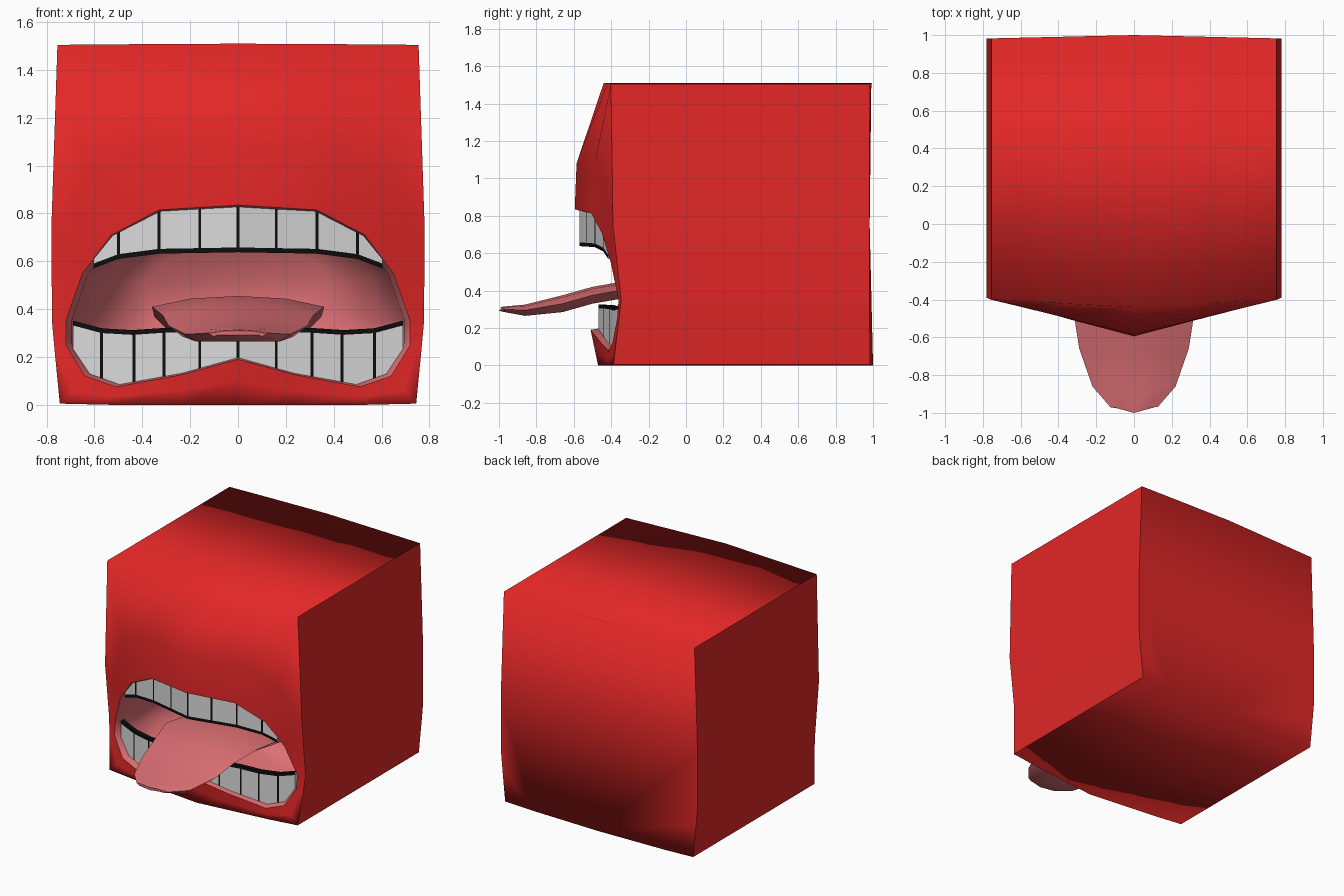
import bpy, bmesh, math

if "Cube" in bpy.data.objects:
    bpy.data.objects.remove(bpy.data.objects["Cube"])


def material(name, rgb):
    m = bpy.data.materials.new(name)
    m.diffuse_color = (*rgb, 1)
    m.use_nodes = True
    m.node_tree.nodes["Principled BSDF"].inputs["Base Color"].default_value = m.diffuse_color
    return m


RED = material("red_skin", (0.76, 0.02, 0.02))
PINK = material("pink_flesh", (0.72, 0.16, 0.175))
WHITE = material("tooth_white", (0.70, 0.70, 0.70))
BLACK = material("black_line", (0.004, 0.004, 0.004))


def interp(table, t):
    """Piecewise linear lookup in a list of (key, value)."""
    if t <= table[0][0]:
        return table[0][1]
    for (a, va), (b, vb) in zip(table, table[1:]):
        if t <= b:
            return va + (vb - va) * (t - a) / (b - a)
    return table[-1][1]


CENTRE = [(0, -0.47), (0.19, -0.51), (0.83, -0.595), (1.08, -0.585), (1.51, -0.44)]
EDGE = [(0, -0.385), (0.34, -0.345), (0.7, -0.39), (1.51, -0.40)]


def front_y(x, z):
    """Depth of the face: bulges towards its centre line."""
    c, e = interp(CENTRE, z), interp(EDGE, z)
    return c + (e - c) * min(abs(x) / 0.78, 1)


def finish(bm, name, mats):
    bmesh.ops.recalc_face_normals(bm, faces=bm.faces)
    mesh = bpy.data.meshes.new(name)
    bm.to_mesh(mesh)
    bm.free()
    for m in mats:
        mesh.materials.append(m)
    ob = bpy.data.objects.new(name, mesh)
    bpy.context.collection.objects.link(ob)
    return ob


def loft(bm, rings, mat_of=lambda i: 0):
    """Join closed rings of points and cap both ends."""
    loops = [[bm.verts.new(p) for p in r] for r in rings]
    n = len(loops[0])
    for i, (a, b) in enumerate(zip(loops, loops[1:])):
        for k in range(n):
            f = bm.faces.new((a[k], a[(k + 1) % n], b[(k + 1) % n], b[k]))
            f.material_index = mat_of(i)
    bm.faces.new(loops[0]).material_index = mat_of(0)
    bm.faces.new(loops[-1]).material_index = mat_of(len(loops))
    for f in bm.faces:
        f.smooth = True
    return loops


def mirrored(half):
    return half + [(-x, z) for x, z in reversed(half[1:-1])]


# head: cavity rings, mouth rim, mid face, outer face edge, back edge
MOUTH_HALF = [(0, .835), (.33, .815), (.53, .71), (.65, .55), (.72, .35),
              (.72, .25), (.64, .12), (.51, .075), (.24, .125), (0, .19)]
mouth = mirrored(MOUTH_HALF)
mid = mirrored([(0, 1.08), (.4, 1.08), (.63, .97), (.725, .66), (.75, .35),
                (.745, .23), (.69, .06), (.53, .035), (.24, .06), (0, .1)])
outer = mirrored([(0, 1.51), (.4, 1.508), (.755, 1.505), (.78, .75), (.778, .35),
                  (.768, .24), (.745, .005), (.53, 0), (.24, 0), (0, 0)])


def on_face(ring):
    return [(x, front_y(x, z), z) for x, z in ring]


def cavity(scale, depth, flat=None):
    return [(x * scale, front_y(x, z) + depth if flat is None else flat,
             .42 + (z - .42) * scale) for x, z in mouth]


bm = bmesh.new()
loops = loft(bm, [cavity(.6, 0, .2), cavity(.85, 0, .05), cavity(.95, .2),
                  cavity(.965, .045), on_face(mouth), on_face(mid), on_face(outer),
                  [(x, 1.0 - .018 * abs(x) / .78, z) for x, z in outer]],
             lambda i: 1 if i < 4 else 0)
bmesh.ops.recalc_face_normals(bm, faces=bm.faces)
rim = set(loops[4])
for e in bm.edges:
    sides = [abs(f.normal.x) > 0.8 and f.material_index == 0 for f in e.link_faces]
    if sides[0] != sides[1] or set(e.verts) <= rim:
        e.smooth = False
finish(bm, "head", [RED, PINK])


# teeth: curved strips with black gaps and a black biting edge
def teeth(name, seams, end, z_ref, inset, root, bite, band):
    xs = sorted({s * (x + d) for x in seams for s in (-1, 1) for d in (-.006, .006)}
                | {-end, end})
    bm = bmesh.new()
    cols = []
    for x in xs:
        y = front_y(x, z_ref) + inset
        zr, zb = interp(root, abs(x)), interp(bite, abs(x))
        pts = [(y, zr), (y, zb + band), (y, zb), (y + .03, zb), (y + .03, zr)]
        cols.append([bm.verts.new((x, py, pz)) for py, pz in pts])
    for a, b, x0, x1 in zip(cols, cols[1:], xs, xs[1:]):
        for k in range(5):
            f = bm.faces.new((a[k], b[k], b[(k + 1) % 5], a[(k + 1) % 5]))
            seam = x1 - x0 < .02 and k == 0
            f.material_index = 1 if seam or k in (1, 2) else 0
    bm.faces.new(cols[0])
    bm.faces.new(cols[-1])
    return finish(bm, name, [WHITE, BLACK])


teeth("upper_teeth", [0, .16, .33, .5], .605, .8, .02,
      [(0, .85), (.33, .83), (.53, .73), (.61, .63)],
      [(0, .638), (.33, .632), (.5, .61), (.605, .57)], .02)
teeth("lower_teeth", [0, .16, .31, .435, .57], .69, .19, .04,
      [(0, .1), (.3, .06), (.6, .06), (.69, .17)],
      [(0, .325), (.3, .322), (.45, .312), (.57, .32), (.69, .352)], -.02)

# tongue: (y, half width, top, thickness) sections from tip to root
SECTIONS = [(-1.0, .11, .31, .018), (-.97, .125, .315, .03), (-.86, .22, .325, .06),
            (-.66, .29, .375, .09), (-.5, .315, .42, .09), (-.3, .36, .455, .09),
            (0, .35, .43, .12), (.19, .3, .38, .12)]
rings = []
for i, (y, w, top, th) in enumerate(SECTIONS):
    side = top - .5 * th
    half = [(0, top), (.55 * w, top - .12 * th), (w, side), (.8 * w, top - th), (0, top - th)]
    rings.append([(x, y + (.03 * abs(x) / w if i == 0 else 0), z) for x, z in mirrored(half)])
bm = bmesh.new()
loft(bm, rings)
tongue = finish(bm, "tongue", [PINK])
tongue.data.set_sharp_from_angle(angle=math.radians(45))
